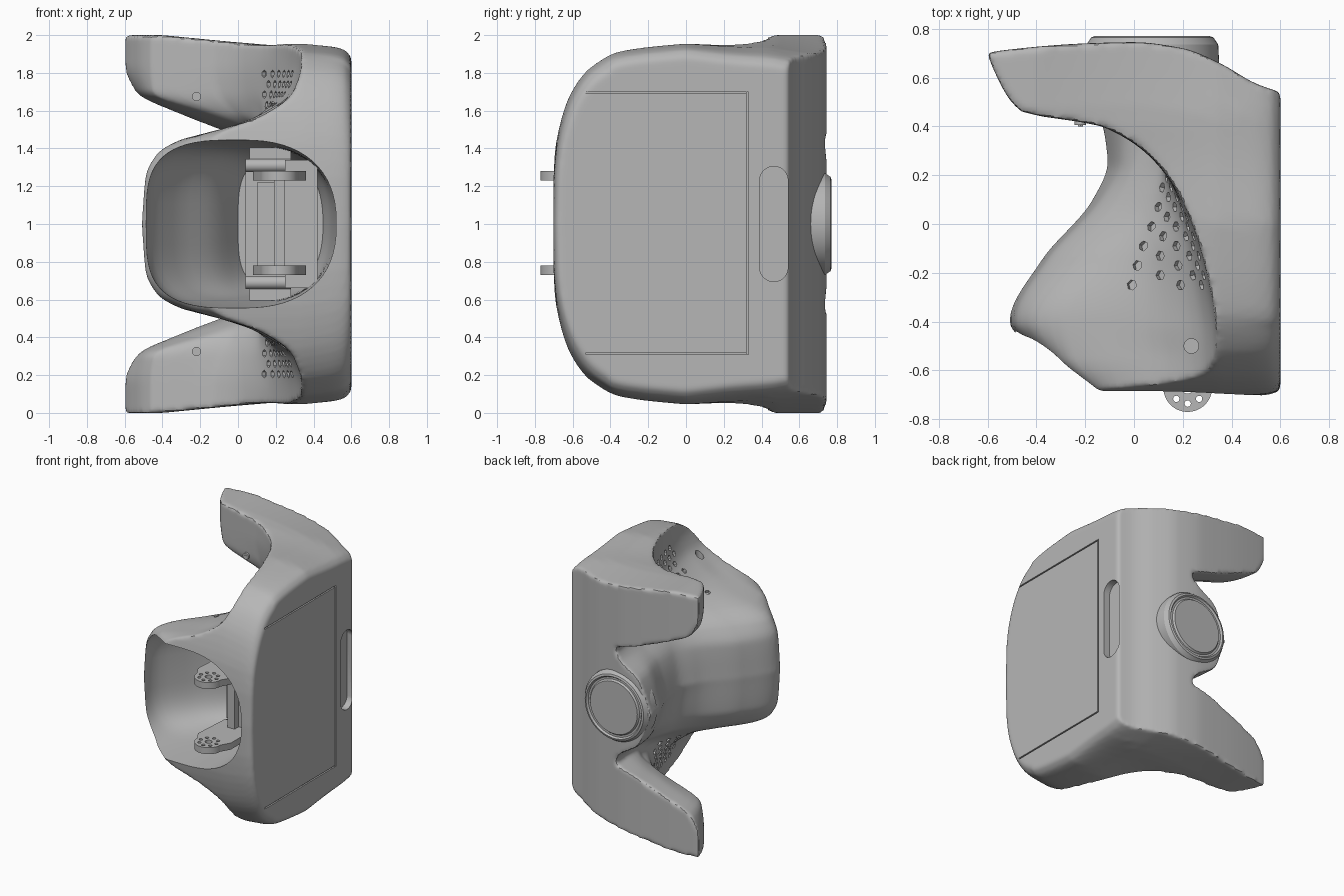
import bpy, bmesh, math
from mathutils import Matrix, Vector

if "Cube" in bpy.data.objects:
    bpy.data.objects.remove(bpy.data.objects["Cube"])

grey = bpy.data.materials.new("matte_grey")
grey.use_nodes = True
grey.diffuse_color = (0.47, 0.47, 0.47, 1)
grey.node_tree.nodes["Principled BSDF"].inputs["Base Color"].default_value = (0.47, 0.47, 0.47, 1)


def interp(xs, vs, x):
    """Monotone cubic interpolation, clamped at both ends."""
    if x <= xs[0]:
        return vs[0]
    if x >= xs[-1]:
        return vs[-1]
    i = max(k for k in range(len(xs) - 1) if xs[k] <= x)

    def slope(k):
        return (vs[k + 1] - vs[k]) / (xs[k + 1] - xs[k])

    def tangent(k):
        if k == 0 or k == len(xs) - 1:
            return slope(min(k, len(xs) - 2))
        a, b = slope(k - 1), slope(k)
        return 2 * a * b / (a + b) if a * b > 0 else 0
    h = xs[i + 1] - xs[i]
    s = (x - xs[i]) / h
    d, m0, m1 = vs[i + 1] - vs[i], tangent(i) * h, tangent(i + 1) * h
    return vs[i] + s * (m0 + s * (3 * d - 2 * m0 - m1 + s * (m0 + m1 - 2 * d)))


def finish(name, bm):
    bmesh.ops.recalc_face_normals(bm, faces=bm.faces)
    me = bpy.data.meshes.new(name)
    bm.to_mesh(me)
    bm.free()
    me.materials.append(grey)
    ob = bpy.data.objects.new(name, me)
    bpy.context.collection.objects.link(ob)
    return ob


def loft(name, rings):
    bm = bmesh.new()
    loops = [[bm.verts.new(p) for p in r] for r in rings]
    n = len(loops[0])
    for a, b in zip(loops, loops[1:]):
        for i in range(n):
            j = (i + 1) % n
            bm.faces.new((a[i], a[j], b[j], b[i]))
    bm.faces.new(loops[0])
    bm.faces.new(loops[-1])
    return finish(name, bm)


def add_box(bm, x0, x1, y0, y1, z0, z1):
    m = Matrix.Translation(((x0 + x1) / 2, (y0 + y1) / 2, (z0 + z1) / 2))
    bmesh.ops.create_cube(bm, size=1, matrix=m @ Matrix.Diagonal((x1 - x0, y1 - y0, z1 - z0, 1)))


def add_rod(bm, at, axis, r, length, sides=32):
    rot = Vector(axis).to_track_quat('Z', 'Y').to_matrix().to_4x4()
    bmesh.ops.create_cone(bm, cap_ends=True, segments=sides, radius1=r, radius2=r,
                          depth=length, matrix=Matrix.Translation(at) @ rot)


def bake(ob, helpers=()):
    bpy.context.view_layer.update()
    dg = bpy.context.evaluated_depsgraph_get()
    me = bpy.data.meshes.new_from_object(ob.evaluated_get(dg))
    ob.modifiers.clear()
    ob.data = me
    for h in helpers:
        bpy.data.objects.remove(h)


def boolean(ob, cutter, op='DIFFERENCE'):
    cutter.hide_render = True
    m = ob.modifiers.new(op, 'BOOLEAN')
    m.operation, m.object, m.solver = op, cutter, 'EXACT'


def smooth(ob, angle=35):
    bpy.ops.object.select_all(action='DESELECT')
    ob.select_set(True)
    bpy.context.view_layer.objects.active = ob
    bpy.ops.object.shade_smooth_by_angle(angle=math.radians(angle))


# Sculpted left side: x for each depth (columns) and height off the middle (rows)
DEPTH = [-.7, -.55, -.4, -.15, .1, .25, .4, .46, .6, .75]
HEIGHT = [0, .25, .37, .44, .5, .57, .7, .85, 1]
LEFT = [[-.16, -.36, -.51, -.38, -.17, -.11, -.13, -.15, -.2, -.22],
        [-.16, -.35, -.49, -.36, -.14, -.06, -.05, -.06, -.1, -.12],
        [-.15, -.33, -.43, -.28, -.07, 0, .04, .05, .05, .05],
        [-.13, -.28, -.32, -.17, .02, .08, .1, .1, .09, .08],
        [-.05, -.1, -.1, -.02, .09, .12, .1, .05, -.05, -.1],
        [.12, .12, .1, .1, .14, .12, 0, -.12, -.25, -.28],
        [.3, .29, .28, .24, .18, .1, -.1, -.45, -.52, -.55],
        [.34, .34, .33, .28, .19, .09, -.13, -.46, -.56, -.62],
        [.35, .35, .34, .29, .2, .1, -.13, -.46, -.56, -.62]]


def left_x(y, z):
    return interp(HEIGHT, [interp(DEPTH, row, y) for row in LEFT], abs(z - 1))


rings = []
for k in range(85):
    z = -.05 + 2.1 * k / 84
    ring = [(left_x(y, z), y, z) for y in [-.8 + 1.6 * j / 80 for j in range(81)]]
    rings.append(ring + [(.8, .8, z), (.8, -.8, z)])
body = loft("body_shell", rings)

# Outer envelope: side outline swept along x, tapering towards the flat side
OUT_Y = [-.71, -.705, -.68, -.61, -.505, -.345, 0, .25, .45]
OUT_T = [0, .25, .47, .69, .83, .915, .955, .975, 1]
BACK_X = [-.65, -.55, -.2, 0, .2, .35, .5, .6]
BACK_Y = [.69, .71, .74, .745, .72, .66, .575, .54]
rings = []
for k in range(41):
    x = -.7 + 1.3 * k / 40
    inset = interp([.35, .5, .57, .6], [0, .015, .035, .07], x)
    back = interp(BACK_X, BACK_Y, x)
    half = []
    for a in range(1, 33):
        # ease the sampling towards the rounded nose
        y = -.71 + (back + .71) * (a / 32) ** 2
        t = interp(OUT_Y, OUT_T, y) - .2 * max(0, y) * max(0, x + .4)
        half.append((y + inset * .4 * (y < -.4), t - inset * min(1, a / 8)))
    ring = [(x, -.71 + inset * .4, 1)] + [(x, y, 1 + t) for y, t in half]
    rings.append(ring + [(x, y, 1 - t) for y, t in reversed(half)])
envelope = loft("envelope", rings)

boolean(body, envelope, 'INTERSECT')
m = body.modifiers.new("Remesh", 'REMESH')
m.mode, m.voxel_size = 'VOXEL', .014
m = body.modifiers.new("Soften", 'SMOOTH')
m.iterations, m.factor = 5, .5
bake(body, [envelope])

# Hollow of the cup, open to the front
rings = []
CUP_Y = [-.8, -.4, -.15, .1, .3]
for k in range(23):
    y = -.8 + 1.1 * k / 22
    x0 = interp(CUP_Y, [-.49, -.485, -.345, -.12, 0], y)
    x1 = interp(CUP_Y, [.52, .52, .51, .49, .45], y)
    b = interp(CUP_Y, [.45, .43, .41, .38, .33], y)
    cx, a, ring = (x0 + x1) / 2, (x1 - x0) / 2, []
    for i in range(64):
        c, s = math.cos(math.tau * i / 64), math.sin(math.tau * i / 64)
        e = 2 / (2.4 if c > 0 else 3.5)
        ring.append((cx + a * math.copysign(abs(c) ** e, c), y,
                     1 + b * math.copysign(abs(s) ** e, s)))
    rings.append(ring)
hollow = loft("cup_hollow", rings)

# Panel seam and grip slot on the flat side
bm = bmesh.new()
for z in (.315, 1.695):
    add_box(bm, .588, .65, -.53, .318, z - .005, z + .005)
add_box(bm, .588, .65, .32, .33, .31, 1.7)
seams = finish("panel_seams", bm)
slot = loft("grip_slot", [[(x, .465 + .075 * math.cos(v), 1 + .075 * math.sin(v)
                            + math.copysign(.23, math.sin(v)))
                           for v in [math.tau * (i + .5) / 32 for i in range(32)]]
                          for x in (.55, .7)])

# Hexagonal vents and screw holes in the scooped sides
bm = bmesh.new()
for i in range(6):
    for j in range(6):
        y, t = -.25 + .08 * i + .04 * (j % 2), .52 + .055 * j
        d = .01
        n = Vector((-1, (left_x(y + d, 1 + t) - left_x(y - d, 1 + t)) / (2 * d),
                    (left_x(y, 1 + t + d) - left_x(y, 1 + t - d)) / (2 * d))).normalized()
        for side in (1, -1):
            axis = Vector((n.x, n.y, side * n.z))
            add_rod(bm, (left_x(y, 1 + t), y, 1 + side * t), axis, .021, .04, 6)
for side in (1, -1):
    add_rod(bm, (.235, -.5, 1 + side * .66), (0, 0, 1), .03, .14, 20)
vents = finish("vents", bm)

cutters = [hollow, seams, slot, vents]
for c in cutters:
    boolean(body, c)
bake(body, cutters)
smooth(body)

# Round cap on the back
PROFILE = [(0, .77), (.2, .77), (.21, .757), (.225, .757), (.235, .77), (.25, .765), (.27, .735), (.275, .64)]
cap = loft("back_cap", [[(.075 + max(r, .001) * math.cos(math.tau * i / 64), y,
                          1 + max(r, .001) * math.sin(math.tau * i / 64)) for i in range(64)]
                        for r, y in PROFILE])
smooth(cap, 25)

# Joint brackets with a ring of holes, standing out of the cup
for name, z in (("upper_bracket", 1.255), ("lower_bracket", .755)):
    ring = [(.22 + .1 * math.cos(v), -.67 + .1 * math.sin(v))
            for v in [math.pi + math.pi * i / 24 for i in range(25)]]
    ring += [(.36, -.6), (.36, -.3), (.1, -.3), (.08, -.6)]
    bracket = loft(name, [[(x, y, h) for x, y in ring] for h in (z - .025, z + .025)])
    bm = bmesh.new()
    add_rod(bm, (.22, -.67, z), (0, 0, 1), .025, .2, 20)
    for i in range(8):
        v = math.tau * i / 8
        add_rod(bm, (.22 + .066 * math.cos(v), -.67 + .066 * math.sin(v), z), (0, 0, 1), .013, .2, 12)
    holes = finish("bracket_holes", bm)
    boolean(bracket, holes)
    bake(bracket, [holes])
    smooth(bracket)

# Motor frame inside the cup
bm = bmesh.new()
add_box(bm, .19, .25, -.4, -.3, .74, 1.26)
add_box(bm, .25, .42, -.35, -.25, .66, 1.34)
add_box(bm, .1, .4, -.28, .32, .78, 1.22)
add_box(bm, .04, .3, -.1, .32, .7, 1.3)
for side in (1, -1):
    add_box(bm, .06, .28, -.2, .3, 1 + side * .37 - .035, 1 + side * .37 + .035)
    add_rod(bm, (.16, -.2, 1 + side * .31), (1, 0, 0), .035, .24)
smooth(finish("motor_frame", bm))

# Screw bosses on the inner faces of the arms
for name, z in (("upper_screw", 1.675), ("lower_screw", .325)):
    bm = bmesh.new()
    add_rod(bm, (-.22, .43, z), (0, 1, 0), .024, .05, 24)
    add_rod(bm, (-.22, .425, z), (0, 1, 0), .012, .05, 6)
    smooth(finish(name, bm))
